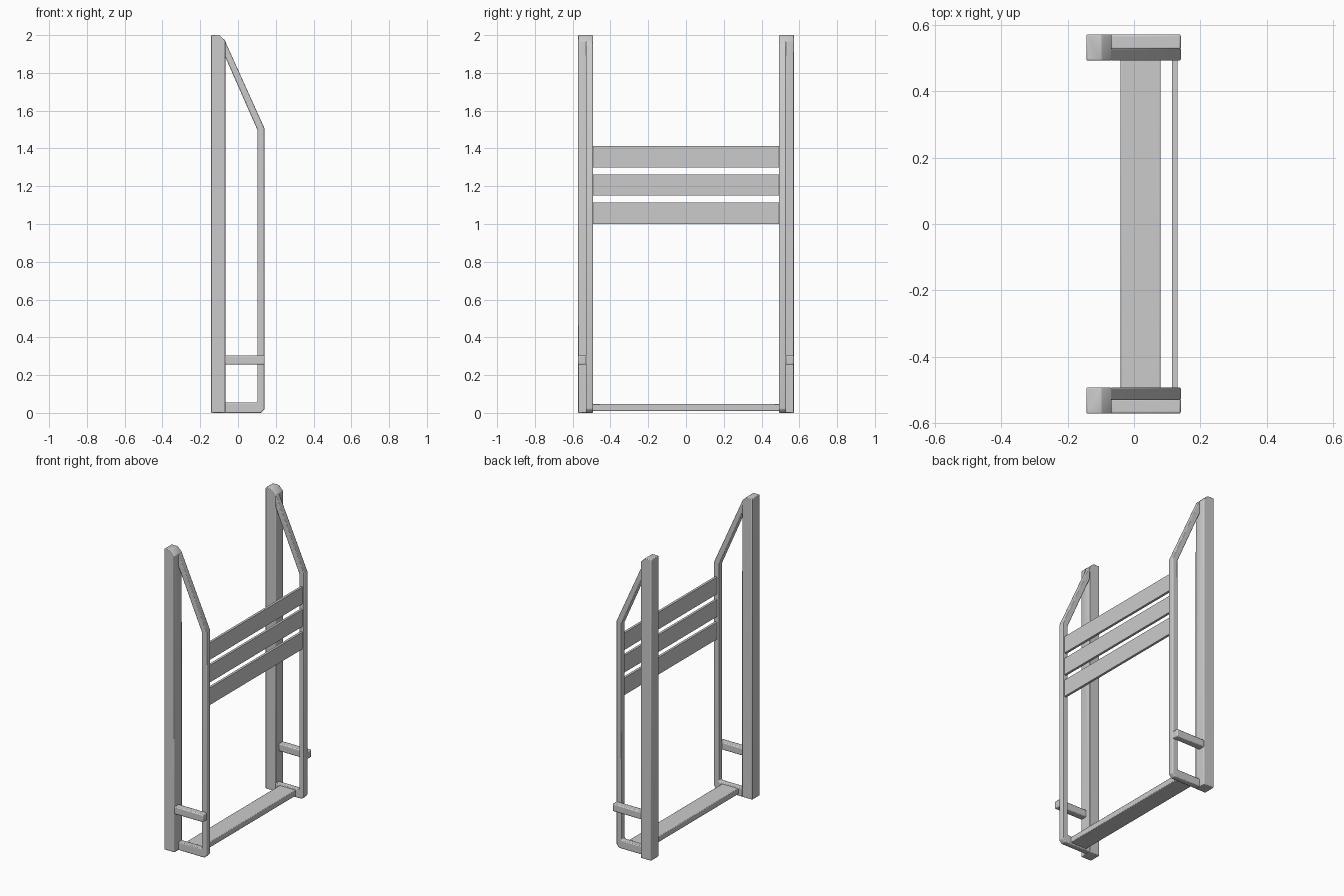
import bpy
import bmesh
import math

cube = bpy.data.objects.get("Cube")
if cube:
    bpy.data.objects.remove(cube, do_unlink=True)

grey = bpy.data.materials.new("plain_grey")
grey.use_nodes = True
grey.diffuse_color = (0.6, 0.6, 0.6, 1)
grey.node_tree.nodes["Principled BSDF"].inputs["Base Color"].default_value = (0.6, 0.6, 0.6, 1)


def prism(name, strips, y0, y1, bevel=0.0):
    """Extrude quads or polygons drawn in the xz plane from y0 to y1."""
    bm = bmesh.new()
    for outline in strips:
        bm.faces.new([bm.verts.new((x, y0, z)) for x, z in outline])
    bmesh.ops.remove_doubles(bm, verts=bm.verts, dist=0.0001)
    extruded = bmesh.ops.extrude_face_region(bm, geom=bm.faces[:], use_keep_orig=True)
    moved = [v for v in extruded["geom"] if isinstance(v, bmesh.types.BMVert)]
    bmesh.ops.translate(bm, verts=moved, vec=(0, y1 - y0, 0))
    bmesh.ops.recalc_face_normals(bm, faces=bm.faces[:])
    mesh = bpy.data.meshes.new(name)
    bm.to_mesh(mesh)
    bm.free()
    mesh.materials.append(grey)
    obj = bpy.data.objects.new(name, mesh)
    bpy.context.collection.objects.link(obj)
    if bevel:
        mod = obj.modifiers.new("soft_edges", "BEVEL")
        mod.width = bevel
        mod.segments = 2
        mod.limit_method = "ANGLE"
        mod.angle_limit = math.radians(40)
    bpy.ops.object.select_all(action="DESELECT")
    bpy.context.view_layer.objects.active = obj
    obj.select_set(True)
    bpy.ops.object.shade_smooth_by_angle(angle=math.radians(50))
    return obj


def box(x0, x1, z0, z1):
    return [[(x0, z0), (x1, z0), (x1, z1), (x0, z1)]]


# Rail loop: matching outer and inner corners, bridged into quads
outer = [(-0.07, 0), (0.122, 0), (0.141, 0.02), (0.141, 1.505), (-0.07, 1.972)]
inner = [(-0.07, 0.055), (0.098, 0.055), (0.104, 0.062), (0.104, 1.495), (-0.07, 1.89)]
loop = [[outer[i], outer[i + 1], inner[i + 1], inner[i]] for i in range(len(outer) - 1)]

# Upright with a clipped top corner
upright = [[(-0.143, 0), (-0.067, 0), (-0.067, 1.97), (-0.098, 2), (-0.143, 2)]]

for side, s in (("left_end", 1), ("right_end", -1)):
    prism(side + "_post", upright, s * 0.492, s * 0.571, 0.004)
    prism(side + "_rail", loop, s * 0.492, s * 0.53, 0.006)
    prism(side + "_cross_bar", box(-0.07, 0.141, 0.255, 0.305), s * 0.525, s * 0.571, 0.006)

# Three slats and the low plank spanning both ends
for i in range(3):
    z = 1.0 + 0.15 * i
    prism(f"slat_{i + 1}", box(0.115, 0.131, z, z + 0.113), -0.5, 0.5)
prism("low_plank", box(-0.04, 0.08, 0.01, 0.048), -0.5, 0.5, 0.004)
